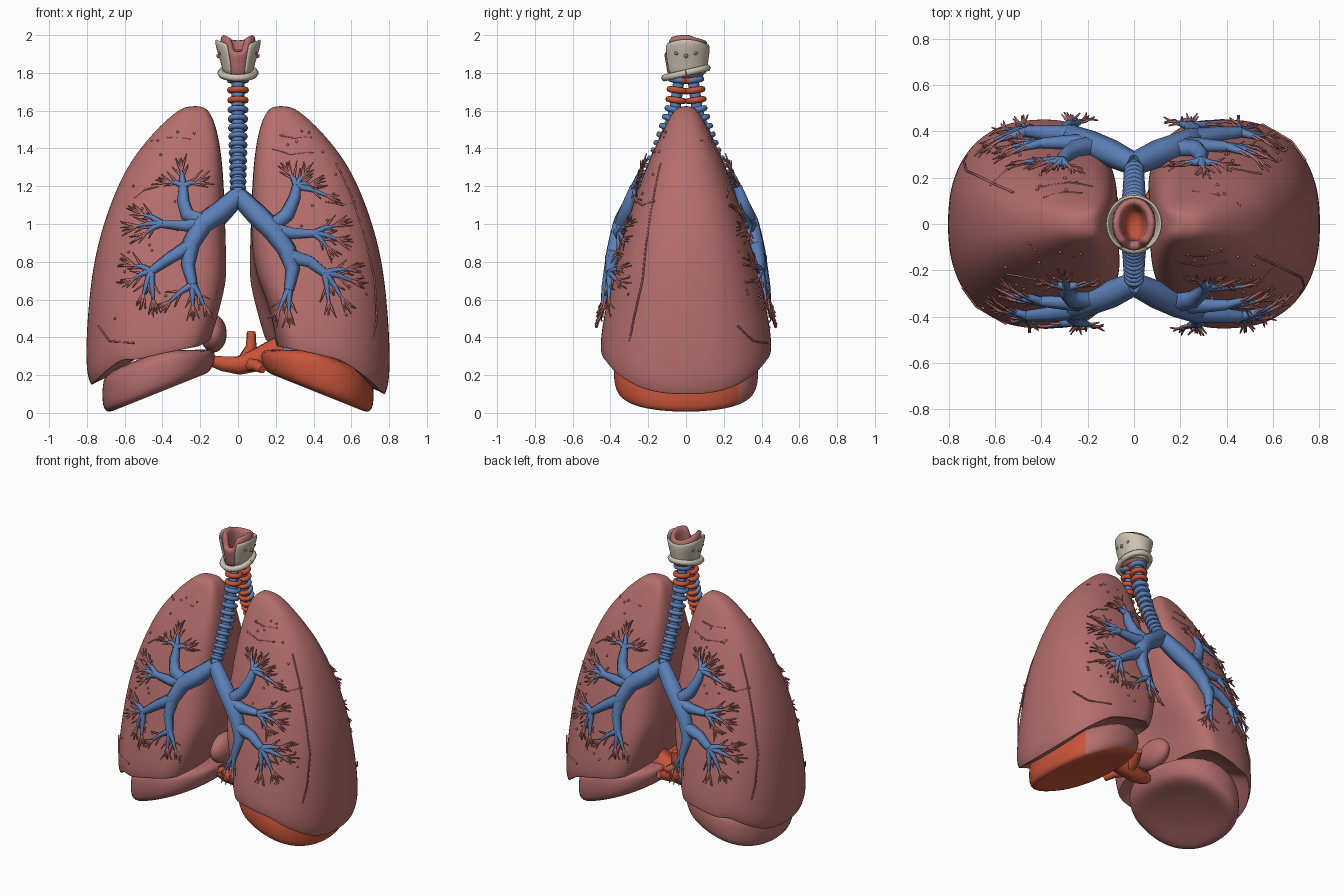
import bpy, bmesh, math, random
from mathutils import Vector, Matrix

if "Cube" in bpy.data.objects:
    bpy.data.objects.remove(bpy.data.objects["Cube"])
random.seed(4)

def mat(name, c):
    m = bpy.data.materials.new(name)
    m.diffuse_color = (*c, 1)
    m.use_nodes = True
    m.node_tree.nodes["Principled BSDF"].inputs["Base Color"].default_value = m.diffuse_color
    return m
PINK = mat("lung pink", (.456, .156, .15))
BLUE = mat("airway blue", (.107, .216, .479))
RED = mat("vessel orange", (.578, .091, .042))
CREAM = mat("cartilage cream", (.61, .552, .445))

def finish(name, bm, mats, subsurf=0, rule=None, thick=0):
    bmesh.ops.recalc_face_normals(bm, faces=bm.faces)
    bm.normal_update()
    for f in bm.faces:
        f.smooth = True
        if rule:
            f.material_index = rule(f)
    me = bpy.data.meshes.new(name)
    bm.to_mesh(me)
    bm.free()
    for m in mats:
        me.materials.append(m)
    ob = bpy.data.objects.new(name, me)
    bpy.context.collection.objects.link(ob)
    if thick:
        s = ob.modifiers.new("thickness", 'SOLIDIFY')
        s.thickness = thick
        s.offset = 0
    if subsurf:
        s = ob.modifiers.new("smooth", 'SUBSURF')
        s.levels = s.render_levels = subsurf
    return ob

def loft(rings, cap0=True, cap1=True, closed=True):
    bm = bmesh.new()
    vs = [[bm.verts.new(p) for p in r] for r in rings]
    n = len(rings[0])
    for a, b in zip(vs, vs[1:]):
        for i in range(n if closed else n - 1):
            bm.faces.new((a[i], a[(i + 1) % n], b[(i + 1) % n], b[i]))
    if cap0: bm.faces.new(vs[0])
    if cap1: bm.faces.new(vs[-1])
    return bm

def tubes(name, paths, mats):
    """paths: (list of (x, y, z, radius), material slot)"""
    cu = bpy.data.curves.new(name, 'CURVE')
    cu.dimensions = '3D'
    cu.bevel_depth, cu.bevel_resolution, cu.use_fill_caps = 1, 1, True
    for m in mats:
        cu.materials.append(m)
    for pts, slot in paths:
        sp = cu.splines.new('POLY')
        sp.points.add(len(pts) - 1)
        for q, p in zip(sp.points, pts):
            q.co, q.radius = (*p[:3], 1), p[3]
        sp.material_index, sp.use_smooth = slot, True
    ob = bpy.data.objects.new(name, cu)
    bpy.context.collection.objects.link(ob)
    bpy.ops.object.select_all(action='DESELECT')
    ob.select_set(True)
    bpy.context.view_layer.objects.active = ob
    bpy.ops.object.convert(target='MESH')

def interp(tab, t):
    if t <= tab[0][0]: return tab[0][1:]
    for a, b in zip(tab, tab[1:]):
        if t <= b[0]:
            k = (t - a[0]) / (b[0] - a[0])
            return [u + (v - u) * k for u, v in zip(a[1:], b[1:])]
    return tab[-1][1:]

# lung profile: height, inner x, outer x, half depth
ROWS = [(.30, .14, .78, .45), (.36, .115, .805, .455), (.5, .08, .805, .435), (.65, .055, .79, .405),
        (.8, .055, .765, .37), (1.0, .065, .715, .315), (1.2, .075, .64, .25), (1.35, .085, .56, .19),
        (1.5, .11, .435, .12), (1.59, .145, .335, .075), (1.625, .185, .275, .035)]
EDGE = [(.08, .46), (.14, .39), (.2, .355), (.4, .315), (.55, .28), (.68, .19), (.8, .08)]

def sgnpow(v, e):
    return math.copysign(abs(v) ** e, v)

def depth(x, z):
    xi, xo, d = interp(ROWS, z)
    cx = xi + .4 * (xo - xi)
    u = min(max((abs(x) - cx) / (xo - cx), 0), .97)
    return d * (1 - u ** 2.4) ** (1 / 2.4)

def lung(name, side):
    rings = []
    for n, xi, xo, d in ROWS:
        ring = []
        for i in range(36):
            a = math.tau * i / 36
            c, s = math.cos(a), math.sin(a)
            cx = xi + .4 * (xo - xi)
            e = 2 / (2.4 if c > 0 else 3.6)
            x = cx + sgnpow(c, e) * ((xo - cx) if c > 0 else (cx - xi))
            y = d * sgnpow(s, e)
            w = max(0, 1 - (n - .3) / .5)
            if c < 0 and s * side < 0.1:            # heart notch
                x += .1 * abs(c) ** .6 * max(0, 1 - abs(n - .45) / .45)
            z = n + (interp(EDGE, x)[0] - .3) * w
            if side < 0 and x > .6: z += .05 * w
            ring.append(Vector((x * side, y, z)))
        rings.append(ring)
    mid = sum(rings[0], Vector()) / 36
    under = [[Vector((mid.x + (p.x - mid.x) * k, p.y * k, p.z + up)) for p in rings[0]]
             for k, up in ((.6, .06), (.93, .012), (.99, -.003))]
    finish(name, loft(under + rings), [PINK], 2)

def base(name, side, mats, rule=None):
    rings = []
    for k, h in ((.4, .0), (.8, -.03), (.95, -.012), (1, .04), (1, .14), (.92, .22)):
        ring = []
        for i in range(32):
            a = math.tau * i / 32
            x = .42 + .3 * k * sgnpow(math.cos(a), .85)
            y = .385 * k * sgnpow(math.sin(a), .9)
            tall = min(1, .45 + (x - .12) * 2) if h > .1 else 1
            ring.append((x * side, y, .022 + (.69 - x) * .4 + h * tall))
        rings.append(ring)
    finish(name, loft(rings), mats, 2, rule)

lung("left_lung", -1)
lung("right_lung", 1)
base("left_lower_lobe", -1, [PINK])
def base_rule(f):
    c = f.calc_center_median()
    return 1 if c.y > .1 and c.x < .64 and f.normal.z > -.5 else 0
base("right_lower_lobe", 1, [RED, PINK], base_rule)

# inner bulge of the left lung
bm = bmesh.new()
bmesh.ops.create_uvsphere(bm, u_segments=24, v_segments=16, radius=1,
                          matrix=Matrix.Translation((-.13, .04, .42)) @ Matrix.Diagonal((.07, .14, .1, 1)))
finish("left_inner_bulge", bm, [PINK])

# bronchial tree drawn in x, z and laid on the lung surface
def lay(x, z, r, lift=.022):
    return (x, -(depth(x, z) + lift) + .03 * max(0, 1 - abs(x) / .2), z, r)

TRUNKS = [  # trunk points (x, z, radius), then fan ends
    ([(0, 1.15, .05), (-.1, 1.06, .06), (-.19, 1.0, .058), (-.25, .89, .048), (-.265, .78, .036), (-.24, .68, .026)],
     [(-.18, .57), (-.24, .57), (-.36, .59)]),
    ([(-.17, 1.01, .045), (-.27, 1.05, .042), (-.29, 1.12, .034), (-.29, 1.2, .024)],
     [(-.22, 1.22), (-.3, 1.28), (-.36, 1.22)]),
    ([(-.18, 1.0, .045), (-.28, .99, .034), (-.4, 1.0, .023)], [(-.5, 1.05), (-.53, .99), (-.49, .95)]),
    ([(-.24, .89, .045), (-.36, .82, .035), (-.46, .75, .024)],
     [(-.55, .78), (-.55, .71), (-.5, .63), (-.45, .6)]),
    ([(0, 1.15, .05), (.1, 1.05, .06), (.19, .96, .058), (.26, .86, .05), (.29, .76, .038), (.27, .65, .026)],
     [(.22, .55), (.27, .54)]),
    ([(.17, .98, .045), (.26, 1.05, .042), (.3, 1.14, .032), (.31, 1.2, .024)],
     [(.28, 1.26), (.34, 1.25), (.38, 1.21), (.47, 1.15)]),
    ([(.18, .97, .045), (.29, .95, .034), (.4, .95, .023)], [(.51, .99), (.52, .92), (.47, .88)]),
    ([(.27, .83, .045), (.38, .8, .035), (.46, .74, .026)],
     [(.58, .76), (.6, .7), (.55, .61), (.48, .59)])]
paths = []
for trunk, ends in TRUNKS:
    paths.append(([lay(*p) for p in trunk], 0))
    bx, bz, br = trunk[-1]
    for ex, ez in ends:
        mx, mz = bx + (ex - bx) * .5, bz + (ez - bz) * .5 + .008
        paths.append(([lay(bx, bz, br * .85), lay(mx, mz, .015), lay(ex, ez, .008)], 0))
        ang = math.atan2(ez - bz, ex - bx)
        for sx, sz, k in ((ex, ez, 5), (mx, mz, 2)):
            for i in range(k):
                a = ang + (i - (k - 1) / 2) * (.2 if k == 5 else 1.1) + random.uniform(-.1, .1)
                ln = random.uniform(.06, .1)
                x2, z2 = sx + ln * math.cos(a), sz + ln * math.sin(a)
                paths.append(([lay(sx, sz, .007), lay((sx + x2) / 2, (sz + z2) / 2, .006, .024),
                               lay(x2, z2, .003, random.uniform(.005, .045))], 1))
def turned(ps):
    return [([(-x, -y, z, r) for x, y, z, r in p], s) for p, s in ps]
tubes("front_bronchial_tree", paths, [BLUE, PINK])
tubes("back_bronchial_tree", turned(paths), [BLUE, PINK])

# ringed windpipes, front and back, orange on the inner sides
WIND = [(1.1, -.28), (1.25, -.2), (1.4, -.13), (1.6, -.06), (1.78, -.035)]
for name, s in (("front_windpipe", 1), ("back_windpipe", -1)):
    tubes(name, [([(0, s * y, z, .034) for z, y in WIND], 0)], [BLUE])
    bm = bmesh.new()
    for k in range(14):
        z = 1.19 + k * .033 + k * k * .00085
        y = interp(WIND, z)[0] * s
        dy = (interp(WIND, z + .02)[0] - interp(WIND, z - .02)[0]) * s
        rot = Vector((0, 0, 1)).rotation_difference(Vector((0, dy, .04))).to_matrix()
        R, r = .032 + .0008 * k, .012 + .0004 * k
        rows = [[bm.verts.new(Vector((0, y, z)) + rot @ Vector((
            (R + r * math.cos(v)) * math.cos(u), (R + r * math.cos(v)) * math.sin(u), r * math.sin(v))))
            for v in [math.tau * j / 8 for j in range(8)]] for u in [math.tau * i / 20 for i in range(20)]]
        for i in range(20):
            for j in range(8):
                bm.faces.new((rows[i][j], rows[(i + 1) % 20][j],
                              rows[(i + 1) % 20][(j + 1) % 8], rows[i][(j + 1) % 8]))
    def ring_rule(f, s=s):
        c = f.calc_center_median()
        inner = (c.y - interp(WIND, c.z)[0] * s) * s > .01
        return 1 if (inner and c.z > 1.3) or 1.64 < c.z < 1.73 else 0
    finish(name + "_rings", bm, [BLUE, RED], 0, ring_rule)

# voice box: cartilage shell open at the front, soft tube, lining, tilted ring
def oval(rx, ry, z, a0=0, a1=math.tau, n=32, top=None, closed=True):
    out = []
    for i in range(n):
        a = a0 + (a1 - a0) * i / (n if closed else n - 1) - math.pi / 2
        out.append((rx * math.cos(a), ry * math.sin(a), z + (top(a) if top else 0)))
    return out
shell = [oval(rx, ry, z, .5, math.tau - .5, 28, t, False) for rx, ry, z, t in (
    (.07, .1, 1.79, None), (.085, .112, 1.86, None), (.108, .12, 1.925, None),
    (.118, .118, 1.965, lambda a: .015 * math.cos(2 * a)))]
finish("cartilage_shell", loft(shell, False, False, False), [CREAM], 1, thick=.014)
rim = lambda a: -.02 * math.sin(a) ** 2 - (.07 if math.sin(a) < -.9 else 0) + .01 * (math.sin(a) < .2)
soft = [oval(.05, .075, 1.77), oval(.06, .085, 1.84), oval(.072, .092, 1.92, top=lambda a: rim(a) * .5),
        oval(.078, .1, 1.995, top=rim)]
finish("soft_tube", loft(soft, False, False), [PINK], 1, thick=.04)
lining = [oval(.03, .055, 1.83), oval(.042, .068, 1.88), oval(.056, .074, 1.925)]
finish("throat_lining", loft(lining, True, False), [RED], 1)
ring = [(.09 * math.cos(a), .112 * math.sin(a), 1.8 + .026 * math.sin(a), .02)
        for a in [math.tau * i / 32 for i in range(33)]]
tubes("ring_cartilage", [(ring, 0)], [CREAM])

def dots(name, pts, m):
    bm = bmesh.new()
    for p, r in pts:
        bmesh.ops.create_icosphere(bm, subdivisions=2, radius=r, matrix=Matrix.Translation(p))
    finish(name, bm, [m])
dots("cartilage_knobs", [((s * (.103 - abs(y) * .25), y, 1.89 + abs(y) * .3), .012)
                         for s in (-1, 1) for y in (-.05, 0, .05)], PINK)

# central vessels and small stubs at the lung roots
tubes("central_vessel", [
    ([(-.16, -.02, .28, .03), (-.08, -.02, .26, .045), (0, 0, .25, .055), (.1, 0, .28, .068), (.24, 0, .34, .085)], 0),
    ([(.03, 0, .27, .04), (.07, .01, .35, .03), (.07, .02, .43, .024)], 0),
    ([(.05, 0, .26, .045), (.07, .09, .28, .035), (.1, .16, .31, .028)], 0),
    ([(.05, 0, .26, .045), (.1, -.08, .25, .032), (.13, -.14, .23, .022)], 0)], [RED])
tubes("root_stubs", [([(-.2, .02, .44, .05), (-.085, -.02, .45, .035)], 0),
                     ([(.3, -.03, .33, .04), (.16, -.03, .31, .025)], 0)], [BLUE])

# surface creases and specks
CREASES = [[(-.46, 1.44), (-.36, 1.46), (-.25, 1.45)], [(.22, 1.47), (.3, 1.455), (.39, 1.46)],
           [(.18, 1.4), (.28, 1.37), (.4, 1.38)], [(-.55, 1.14), (-.5, 1.18), (-.42, 1.2)],
           [(.46, 1.12), (.55, 1.1), (.62, 1.12)], [(-.74, .46), (-.68, .38), (-.55, .37)],
           [(.7, .3), (.735, .5), (.725, .7), (.68, .9), (.6, 1.15), (.52, 1.32)]]
lines = [([lay(x, z, .005, -.002) for x, z in c], 0) for c in CREASES]
tubes("lung_creases", lines + turned(lines), [PINK])
specks = []
for i in range(70):
    z = random.uniform(.45, 1.5)
    xi, xo, d = interp(ROWS, z)
    x = random.choice((-1, 1)) * (xi + (xo - xi) * random.uniform(.35, .85))
    specks.append(((x, random.choice((-1, 1)) * depth(x, z), z), .007))
dots("lung_specks", specks, PINK)
